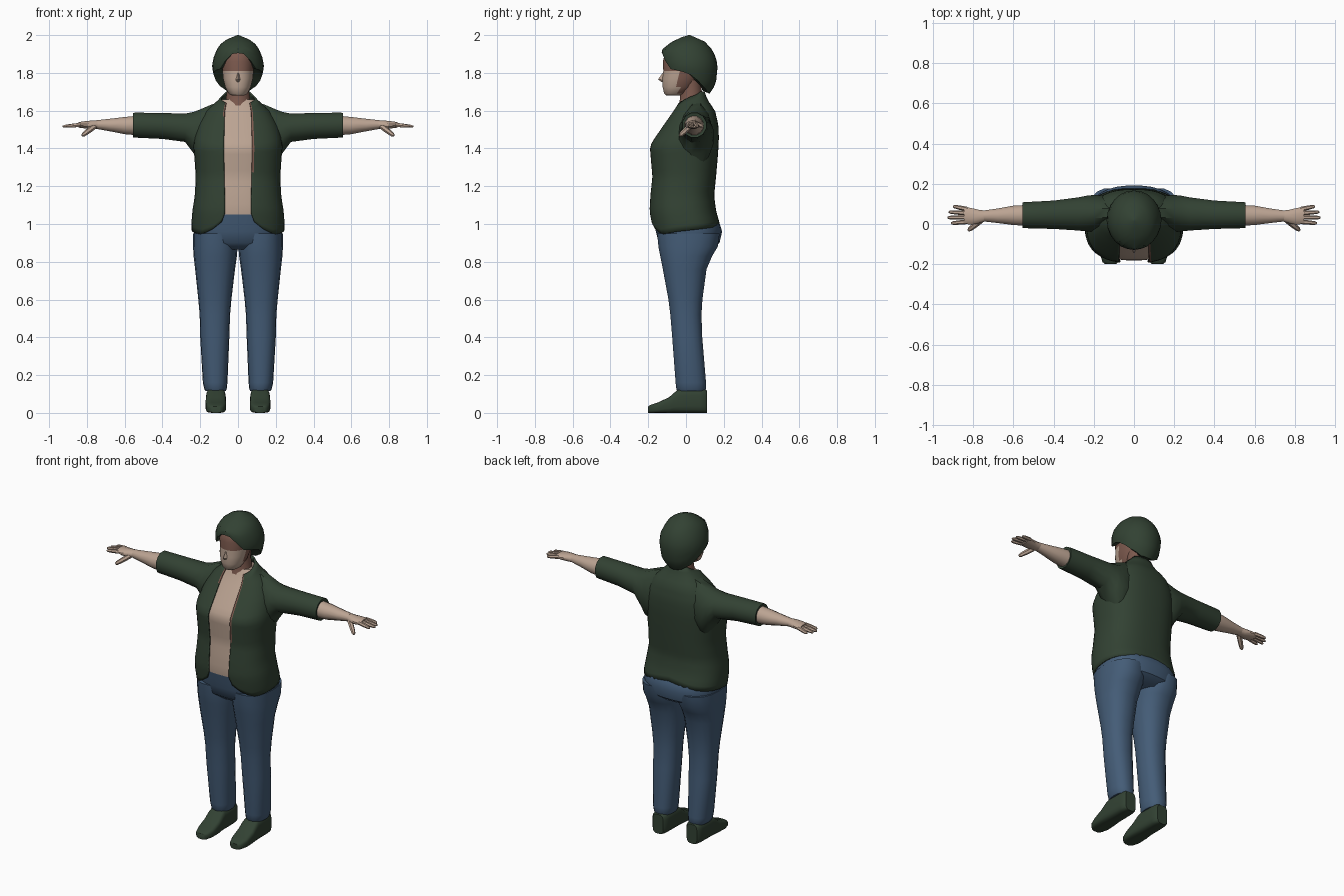
import bpy, bmesh, math
from mathutils import Vector


def material(name, rgb):
    m = bpy.data.materials.new(name)
    m.diffuse_color = (*rgb, 1)
    return m


GREEN = material("dark green", (0.032, 0.054, 0.033))
BLUE = material("denim blue", (0.058, 0.108, 0.185))
SKIN = material("light skin", (0.50, 0.37, 0.29))
BROWN = material("brown skin", (0.20, 0.10, 0.075))


def lerp(table, z):
    """Linear lookup of the values that follow each key in a table."""
    if z <= table[0][0]:
        return table[0][1:]
    for a, b in zip(table, table[1:]):
        if z <= b[0]:
            f = (z - a[0]) / (b[0] - a[0])
            return [p + (q - p) * f for p, q in zip(a[1:], b[1:])]
    return table[-1][1:]


def se(value, n):
    return math.copysign(abs(value) ** (2 / n), value)


def oval(c, u, v, count=16, n=2.2):
    """Closed superellipse ring around c with half axes u and v."""
    c, u, v = Vector(c), Vector(u), Vector(v)
    steps = [2 * math.pi * (i + 0.5) / count for i in range(count)]
    return [c + u * se(math.sin(a), n) - v * se(math.cos(a), n) for a in steps]


def flat_ring(x, w, yf, yb, z, count=16, n=2.3):
    return oval((x, (yf + yb) / 2, z), (w, 0, 0), (0, (yb - yf) / 2, 0), count, n)


def loft(name, rings, mats, rule=None, closed=True, caps=True, mirror=False, angle=40):
    bm = bmesh.new()
    rows = [[bm.verts.new(p) for p in r] for r in rings]
    n = len(rows[0])
    for a, b in zip(rows, rows[1:]):
        for i in range(n if closed else n - 1):
            j = (i + 1) % n
            bm.faces.new((a[i], a[j], b[j], b[i]))
    if caps:
        bm.faces.new(rows[0])
        bm.faces.new(rows[-1])
    bmesh.ops.recalc_face_normals(bm, faces=bm.faces[:])
    if rule:
        for f in bm.faces:
            f.material_index = rule(f.calc_center_median())
    me = bpy.data.meshes.new(name)
    bm.to_mesh(me)
    bm.free()
    for m in mats:
        me.materials.append(m)
    me.shade_smooth()
    me.set_sharp_from_angle(angle=math.radians(angle))
    ob = bpy.data.objects.new(name, me)
    bpy.context.collection.objects.link(ob)
    if mirror:
        ob.modifiers.new("mirror", "MIRROR").use_clip = False
    return ob


# Torso outline: height, half width, front, back
TORSO = [(0.92, 0.238, -0.165, 0.175), (1.0, 0.243, -0.182, 0.175),
         (1.07, 0.238, -0.192, 0.155), (1.15, 0.225, -0.188, 0.145),
         (1.25, 0.220, -0.178, 0.155), (1.34, 0.226, -0.186, 0.163),
         (1.41, 0.232, -0.192, 0.168), (1.45, 0.228, -0.168, 0.17),
         (1.52, 0.210, -0.120, 0.168), (1.60, 0.165, -0.065, 0.15),
         (1.64, 0.115, -0.042, 0.12), (1.69, 0.070, -0.018, 0.095)]
GAP = [(0.93, 0.13), (1.0, 0.09), (1.06, 0.068), (1.4, 0.075), (1.6, 0.07), (1.7, 0.05)]
HEM = [(0, 1.01), (0.03, 0.965), (0.08, 0.945), (0.25, 0.97), (0.40, 0.985), (0.5, 1.01)]
N = 2.5

# Jacket: an open shell with a parted front and a curved hem
us = [0, 0.008, 0.025] + [0.05 + 0.9 * i / 32 for i in range(33)] + [0.975, 0.992, 1]
jacket_rows = []
for k in range(27):
    row = []
    for u in us:
        side = min(u, 1 - u)
        low = lerp(HEM, side)[0]
        high = 1.64 + 0.06 * min(1, side / 0.3)
        z = low + (high - low) * k / 26
        w, yf, yb = lerp(TORSO, z)
        a0 = math.asin(min(0.95, lerp(GAP, z)[0] / w) ** (N / 2))
        a = a0 + u * (2 * math.pi - 2 * a0)
        row.append((w * se(math.sin(a), N),
                    (yf + yb) / 2 - (yb - yf) / 2 * se(math.cos(a), N), z))
    jacket_rows.append(row)


def lapel(c):
    edge = abs(c.x) < lerp(GAP, c.z)[0] + 0.008 and c.y < 0
    return int(edge and c.z > (1.27 if c.x > 0 else 1.56))


jacket = loft("jacket", jacket_rows, [GREEN, BROWN], lapel, closed=False, caps=False)
thick = jacket.modifiers.new("thickness", "SOLIDIFY")
thick.thickness = 0.008
thick.offset = 0

# Shirt under the jacket
shirt = []
for i in range(22):
    z = 1.05 + 0.61 * i / 21
    w, yf, yb = lerp(TORSO, z)
    shirt.append(flat_ring(0, w - 0.012, yf + 0.01, yb - 0.012, z, 32, N))
loft("shirt", shirt, [SKIN])

# Sleeves, forearms: x, centre y, y radius, bottom z, top z
def arm(name, table, mat, count=12):
    loft(name, [oval((x, y, (lo + hi) / 2), (0, r, 0), (0, 0, (hi - lo) / 2), count, 2)
                for x, y, r, lo, hi in table], [mat], mirror=True)


arm("sleeve", [(0.08, 0.06, 0.06, 1.36, 1.655), (0.14, 0.055, 0.088, 1.31, 1.638),
               (0.20, 0.053, 0.095, 1.31, 1.612), (0.235, 0.052, 0.092, 1.37, 1.597),
               (0.28, 0.05, 0.085, 1.432, 1.587), (0.40, 0.046, 0.073, 1.448, 1.59),
               (0.545, 0.044, 0.067, 1.455, 1.592), (0.555, 0.044, 0.066, 1.456, 1.590),
               (0.552, 0.044, 0.056, 1.466, 1.58)], GREEN)
arm("forearm", [(0.50, 0.043, 0.055, 1.465, 1.578), (0.60, 0.043, 0.050, 1.474, 1.568),
                (0.68, 0.041, 0.037, 1.49, 1.558), (0.75, 0.040, 0.028, 1.503, 1.55)], SKIN)
arm("palm", [(0.74, 0.040, 0.028, 1.503, 1.55), (0.77, 0.037, 0.034, 1.502, 1.549),
             (0.81, 0.038, 0.043, 1.505, 1.545), (0.845, 0.043, 0.043, 1.51, 1.54)], SKIN)


def finger(name, base, tip, r):
    base, tip = Vector(base), Vector(tip)
    d = (tip - base).normalized()
    u = d.cross(Vector((0, 0, 1))).normalized()
    v = u.cross(d)
    rings = [oval(base.lerp(tip, t), u * r * s, v * r * s, 6, 2)
             for t, s in ((0, 1), (0.55, 0.95), (0.9, 0.75), (1, 0.4))]
    loft(name, rings, [SKIN], mirror=True)


for name, y0, y1, x1 in (("index_finger", 0.011, 0.004, 0.91), ("middle_finger", 0.033, 0.032, 0.928),
                         ("ring_finger", 0.054, 0.060, 0.922), ("little_finger", 0.074, 0.088, 0.90)):
    finger(name, (0.83, y0, 1.526), (x1, y1, 1.516), 0.0115)
finger("thumb", (0.76, 0.02, 1.517), (0.825, -0.032, 1.468), 0.015)

# Jeans: hips and legs
loft("hips", [flat_ring(0, w, f, b, z, 32, 2.4) for z, w, f, b in (
    (0.865, 0.19, -0.10, 0.13), (0.90, 0.225, -0.145, 0.178), (0.96, 0.235, -0.16, 0.192),
    (1.0, 0.235, -0.168, 0.180), (1.06, 0.226, -0.178, 0.145), (1.10, 0.20, -0.15, 0.12))], [BLUE])
loft("trouser_leg", [flat_ring((i + o) / 2, (o - i) / 2, f, b, z, 18, 2.3) for z, i, o, f, b in (
    (0.115, 0.065, 0.172, -0.045, 0.10), (0.125, 0.06, 0.178, -0.052, 0.106),
    (0.16, 0.056, 0.186, -0.056, 0.107), (0.40, 0.046, 0.200, -0.074, 0.087),
    (0.52, 0.042, 0.203, -0.084, 0.083), (0.60, 0.035, 0.210, -0.094, 0.088),
    (0.76, 0.016, 0.227, -0.124, 0.110), (0.83, 0.006, 0.235, -0.138, 0.140),
    (0.88, 0.002, 0.238, -0.148, 0.170), (0.95, 0.004, 0.238, -0.155, 0.180))],
     [BLUE], mirror=True)

# Shoes: y, half width, height
loft("shoe", [oval((0.117, y, h / 2), (w, 0, 0), (0, 0, h / 2), 16, 4) for y, w, h in (
    (-0.2, 0.026, 0.034), (-0.19, 0.04, 0.042), (-0.15, 0.053, 0.055), (-0.09, 0.055, 0.083),
    (-0.05, 0.053, 0.118), (-0.03, 0.052, 0.128), (0.07, 0.05, 0.128), (0.10, 0.045, 0.125),
    (0.11, 0.036, 0.12))], [GREEN], mirror=True)

# Neck and head
loft("neck", [flat_ring(0, w, f, b, z, 16, 2) for z, w, f, b in (
    (1.58, 0.08, -0.055, 0.10), (1.64, 0.069, -0.036, 0.092), (1.70, 0.06, -0.03, 0.085),
    (1.76, 0.06, -0.03, 0.08))], [BROWN])
loft("head", [flat_ring(0, w, f, b, z, 24, 2.2) for z, w, f, b in (
    (1.68, 0.032, -0.105, -0.03), (1.69, 0.05, -0.116, 0.0), (1.725, 0.068, -0.124, 0.045),
    (1.77, 0.079, -0.125, 0.07), (1.81, 0.083, -0.121, 0.09), (1.86, 0.087, -0.123, 0.10),
    (1.91, 0.08, -0.112, 0.10), (1.95, 0.05, -0.06, 0.08))],
     [SKIN, BROWN], lambda c: int(c.z > 1.81 or c.y > -0.035))

# Nose wedge
loft("nose", [[(-0.008, -0.115, 1.80), (0.008, -0.115, 1.80), (0, -0.124, 1.80)],
              [(-0.017, -0.115, 1.762), (0.017, -0.115, 1.762), (0, -0.148, 1.765)],
              [(-0.012, -0.115, 1.752), (0.012, -0.115, 1.752), (0, -0.13, 1.752)]], [SKIN])

# Hair cap: the lower edge rises over the forehead and falls at the nape
HAIR = [(1.69, 0.085, -0.09, 0.125), (1.74, 0.117, -0.10, 0.158), (1.83, 0.138, -0.126, 0.167),
        (1.88, 0.130, -0.132, 0.160), (1.925, 0.112, -0.126, 0.138), (1.965, 0.083, -0.075, 0.10),
        (1.99, 0.034, -0.02, 0.055), (2.0, 0.004, 0.014, 0.022)]
EDGE = [(0, 1.905), (15, 1.90), (30, 1.865), (45, 1.82), (70, 1.81), (90, 1.79), (120, 1.73),
        (150, 1.695), (180, 1.69)]
hair = []
for k in range(-1, 10):
    row = []
    for i in range(24):
        deg = 15 * i
        low = lerp(EDGE, min(deg, 360 - deg))[0]
        z = low + (2.0 - low) * max(k, 0) / 9
        w, f, b = lerp(HAIR, z)
        s = 0.72 if k < 0 else 1
        a = math.radians(deg)
        row.append((s * w * math.sin(a), (f + b) / 2 - s * (b - f) / 2 * math.cos(a),
                    z + (0.012 if k < 0 else 0)))
    hair.append(row)
loft("hair", hair, [GREEN], angle=35)
